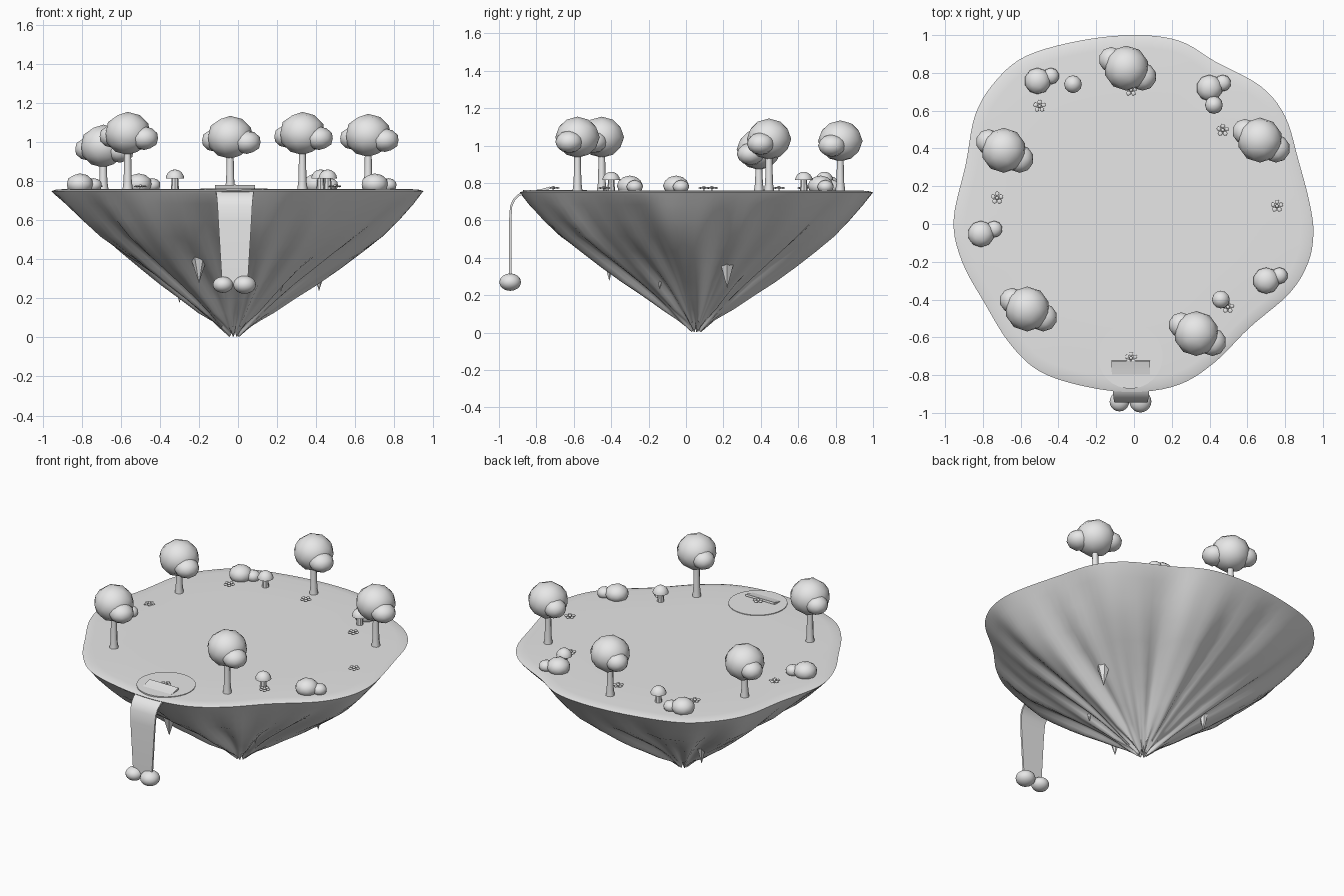
import bpy, bmesh, math
from mathutils import Matrix, Vector

cube = bpy.data.objects.get("Cube")
if cube:
    bpy.data.objects.remove(cube, do_unlink=True)

grey = bpy.data.materials.new("plain_grey")
grey.use_nodes = True
grey.diffuse_color = (0.8, 0.8, 0.8, 1)
for node in grey.node_tree.nodes:
    if node.type == 'BSDF_PRINCIPLED':
        node.inputs["Base Color"].default_value = (0.8, 0.8, 0.8, 1)

GROUND = 0.76
CENTRE = Vector((-0.02, 0.055))


def finish(bm, name, angle=40):
    bmesh.ops.recalc_face_normals(bm, faces=bm.faces[:])
    mesh = bpy.data.meshes.new(name)
    bm.to_mesh(mesh)
    bm.free()
    mesh.shade_smooth()
    mesh.set_sharp_from_angle(angle=math.radians(angle))
    mesh.materials.append(grey)
    obj = bpy.data.objects.new(name, mesh)
    bpy.context.collection.objects.link(obj)
    return obj


def ball(bm, pos, size, detail=2):
    matrix = Matrix.Translation(pos) @ Matrix.Diagonal((*size, 1))
    bmesh.ops.create_icosphere(bm, subdivisions=detail, radius=1, matrix=matrix)


def skin(bm, rings, caps=True):
    """Join rings of points into a closed tube."""
    loops = [[bm.verts.new(p) for p in ring] for ring in rings]
    for low, high in zip(loops, loops[1:]):
        n = len(low)
        for i in range(n):
            j = (i + 1) % n
            bm.faces.new((low[i], low[j], high[j], high[i]))
    if caps:
        bm.faces.new(loops[0])
        bm.faces.new(loops[-1])
    return loops


def lathe(bm, x, y, profile, sides):
    turns = [math.tau * i / sides for i in range(sides)]
    skin(bm, [[(x + r * math.cos(t), y + r * math.sin(t), z) for t in turns]
              for r, z in profile])


# Floating island: a wavy outline shrunk down to a creased tip
outline = [Vector(p) for p in (
    (0, 1), (.24, .97), (.43, .86), (.67, .73), (.8, .57), (.87, .34),
    (.93, .11), (.95, -.05), (.92, -.21), (.82, -.37), (.61, -.55),
    (.43, -.73), (.24, -.85), (0, -.89), (-.26, -.86), (-.5, -.78),
    (-.66, -.63), (-.79, -.42), (-.91, -.2), (-.955, .02), (-.89, .32),
    (-.84, .58), (-.73, .76), (-.57, .89), (-.29, .97))]


def smooth_loop(points, steps):
    result = []
    n = len(points)
    for i in range(n):
        a, b, c, d = (points[(i + k - 1) % n] for k in range(4))
        for s in range(steps):
            t = s / steps
            result.append(b + t * (c - a) / 2
                          + t * t * (a - 2.5 * b + 2 * c - d / 2)
                          + t ** 3 * (1.5 * (b - c) + (d - a) / 2))
    return result


def fold(t, f):
    """Radial creases that deepen towards the tip."""
    wave = (math.sin(5 * t + 1) + 0.8 * math.sin(9 * t + 2)
            + 0.6 * math.sin(14 * t + 4 * f) + 0.5 * math.sin(23 * t))
    return 1 + 0.075 * min(1, 1.6 * (1 - f)) * wave


rim = [p - CENTRE for p in smooth_loop(outline, 5)]
island_profile = [(.6, GROUND), (.93, GROUND), (.975, .757), (1, .75), (.99, .738),
                  (.94, .685), (.85, .6), (.75, .515), (.63, .435), (.5, .35),
                  (.38, .27), (.28, .2), (.18, .125), (.09, .06), (.03, .015)]
rings = []
for level, (f, z) in enumerate(island_profile):
    ring = []
    for p in rim:
        t = math.atan2(p.y, p.x)
        k = f * (fold(t, f) if level > 4 else 1)
        drop = 0.012 * math.sin(9 * t + 2) if f < 0.1 else 0
        ring.append((CENTRE.x + p.x * k, CENTRE.y + p.y * k, max(0, z + drop)))
    rings.append(ring)
bm = bmesh.new()
loops = skin(bm, rings, caps=False)
bm.faces.new(loops[0])
notch = bm.verts.new((*CENTRE, 0.05))
tip = loops[-1]
for i, v in enumerate(tip):
    bm.faces.new((v, tip[(i + 1) % len(tip)], notch))
finish(bm, "floating_island", 45)

# Hanging rock spikes: x, y, top, point, radius
for i, (x, y, top, point, r) in enumerate((
        (-.2, -.41, .43, .28, .045), (.22, -.14, .32, .235, .025),
        (.415, .22, .38, .24, .04), (-.3, .27, .3, .18, .03),
        (.04, .27, .3, .19, .035))):
    bm = bmesh.new()
    lathe(bm, x, y, [(r * .6, top + r * .4), (r, top - r * .3), (.001, point)], 6)
    finish(bm, f"rock_spike_{i + 1}", 30)

# Pool and waterfall
bm = bmesh.new()
lathe(bm, -.02, -.7, [(.172, .74), (.172, GROUND + .004)], 32)
finish(bm, "pool")

bm = bmesh.new()
path = [Vector(p) for p in ((-.725, .775), (-.78, .76), (-.86, .75), (-.895, .735),
                            (-.92, .71), (-.935, .675), (-.94, .6), (-.94, .27))]
widths = (.102, .102, .097, .095, .092, .089, .085, .065)
sections = []
for i, (p, w) in enumerate(zip(path, widths)):
    along = (path[min(i + 1, len(path) - 1)] - path[max(i - 1, 0)]).normalized()
    side = Vector((-along.y, along.x)) * .006
    a, b = p + side, p - side
    sections.append([(-.016 + s * w, q.x, q.y)
                     for s, q in ((-1, a), (1, a), (1, b), (-1, b))])
skin(bm, sections)
finish(bm, "waterfall")

bm = bmesh.new()
for x, r in ((-.077, .052), (.034, .058)):
    ball(bm, (x, -.94, .27), (r, r, r * .8), 3)
finish(bm, "waterfall_foam")

# Trees: x, y, crown height
for i, (x, y, z) in enumerate(((-.04, .825, 1.025), (.667, .444, 1.035),
                               (-.69, .39, .98), (-.565, -.45, 1.045),
                               (.33, -.58, 1.045))):
    bm = bmesh.new()
    lathe(bm, x, y, [(.028, GROUND - .01), (.021, GROUND + .04), (.016, z - .04)], 8)
    finish(bm, f"tree_trunk_{i + 1}", 50)
    bm = bmesh.new()
    ball(bm, (x, y, z), (.119, .119, .11))
    ball(bm, (x - .08, y + .045, z - .015), (.067, .067, .058))
    ball(bm, (x + .085, y - .045, z - .025), (.074, .074, .06))
    finish(bm, f"tree_crown_{i + 1}", 60)

# Bushes
for i, (x, y) in enumerate(((-.51, .757), (.4, .72), (-.81, -.053), (.7, -.3))):
    bm = bmesh.new()
    ball(bm, (x, y, GROUND + .025), (.07, .07, .055))
    ball(bm, (x + .07, y + .026, GROUND + .02), (.044, .044, .036))
    finish(bm, f"bush_{i + 1}", 60)

# Mushrooms
for i, (x, y) in enumerate(((-.323, .74), (.423, .63), (.46, -.4))):
    bm = bmesh.new()
    lathe(bm, x, y, [(.021, GROUND - .005), (.016, GROUND + .065)], 8)
    finish(bm, f"mushroom_stem_{i + 1}")
    bm = bmesh.new()
    lathe(bm, x, y, [(.047, .815), (.045, .828), (.034, .846), (.018, .857), (.003, .86)], 12)
    finish(bm, f"mushroom_cap_{i + 1}", 50)

# Flowers: a stem, a heart and five flat petals
for i, (x, y) in enumerate(((-.5, .624), (.47, .497), (-.725, .138), (.757, .095),
                            (.497, -.44), (-.016, -.71), (-.016, .71))):
    bm = bmesh.new()
    lathe(bm, x, y, [(.004, GROUND - .005), (.004, GROUND + .015)], 6)
    ball(bm, (x, y, GROUND + .017), (.011, .011, .008), 1)
    for k in range(5):
        t = math.tau * k / 5 + .3
        ball(bm, (x + .022 * math.cos(t), y + .022 * math.sin(t), GROUND + .014),
             (.013, .013, .005), 1)
    finish(bm, f"flower_{i + 1}", 60)
